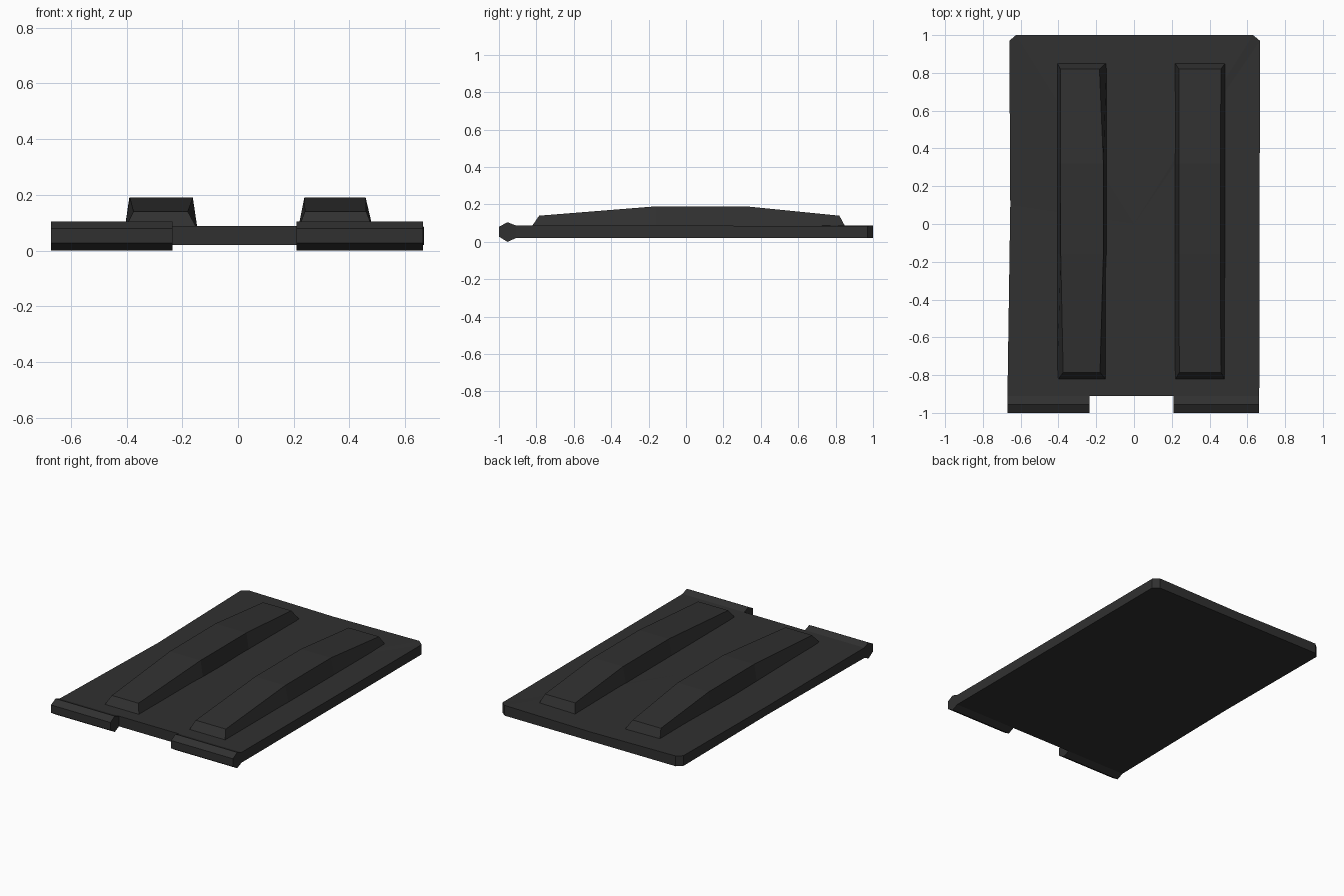
import bpy, bmesh

if "Cube" in bpy.data.objects:
    bpy.data.objects.remove(bpy.data.objects["Cube"])

mat = bpy.data.materials.new("charcoal plastic")
mat.diffuse_color = (0.03, 0.03, 0.03, 1)
mat.use_nodes = True
mat.node_tree.nodes["Principled BSDF"].inputs["Base Color"].default_value = mat.diffuse_color


def make(name, verts, faces):
    bm = bmesh.new()
    vs = [bm.verts.new(v) for v in verts]
    for f in faces:
        bm.faces.new([vs[i] for i in f])
    bmesh.ops.recalc_face_normals(bm, faces=bm.faces)
    me = bpy.data.meshes.new(name)
    bm.to_mesh(me)
    bm.free()
    me.materials.append(mat)
    ob = bpy.data.objects.new(name, me)
    bpy.context.collection.objects.link(ob)
    return ob


def loft(name, rings):
    """Closed solid through rings with equal point counts."""
    n = len(rings[0])
    verts = [p for r in rings for p in r]
    faces = [[k * n + i, k * n + (i + 1) % n, (k + 1) * n + (i + 1) % n, (k + 1) * n + i]
             for k in range(len(rings) - 1) for i in range(n)]
    faces += [list(range(n)), [(len(rings) - 1) * n + i for i in range(n)]]
    return make(name, verts, faces)


# Base panel: chamfered rear corners, slightly dipped left and rear rims
rim = [(-0.67, -0.91, 0.088), (0.663, -0.91, 0.088), (0.667, 0.97, 0.085), (0.63, 1.0, 0.088),
       (0.0, 1.0, 0.08), (-0.625, 1.0, 0.088), (-0.66, 0.97, 0.088), (-0.655, 0.1, 0.076)]
n = len(rim)
verts = [(x, y, 0.02) for x, y, z in rim] + rim + [(0, 0, 0.086)]
faces = [list(range(n))]
for i in range(n):
    j = (i + 1) % n
    faces += [[i, j, n + j, n + i], [n + i, n + j, 2 * n]]
make("base_panel", verts, faces)

# Hinge lips on the front edge
lip = [(-1.0, 0.028), (-1.0, 0.08), (-0.955, 0.105), (-0.91, 0.088), (-0.91, 0.02), (-0.955, 0.0)]
for name, x0, x1 in (("left_hinge_lip", -0.67, -0.235), ("right_hinge_lip", 0.21, 0.663)):
    loft(name, [[(x, y, z) for y, z in lip] for x in (x0, x1)])

# Raised ribs: (y, top z, y of foot)
stations = [(-0.785, 0.14, -0.83), (-0.16, 0.19, -0.16), (0.32, 0.19, 0.32), (0.82, 0.14, 0.855)]
for name, b0, b1, tops in (
        ("left_rib", -0.407, -0.145,
         [(-0.375, -0.18), (-0.388, -0.162), (-0.39, -0.162), (-0.39, -0.183)]),
        ("right_rib", 0.215, 0.485,
         [(0.24, 0.46), (0.238, 0.458), (0.238, 0.458), (0.238, 0.46)])):
    loft(name, [[(b0, f, 0.075), (t[0], y, z), (t[1], y, z), (b1, f, 0.075)]
                for (y, z, f), t in zip(stations, tops)])
